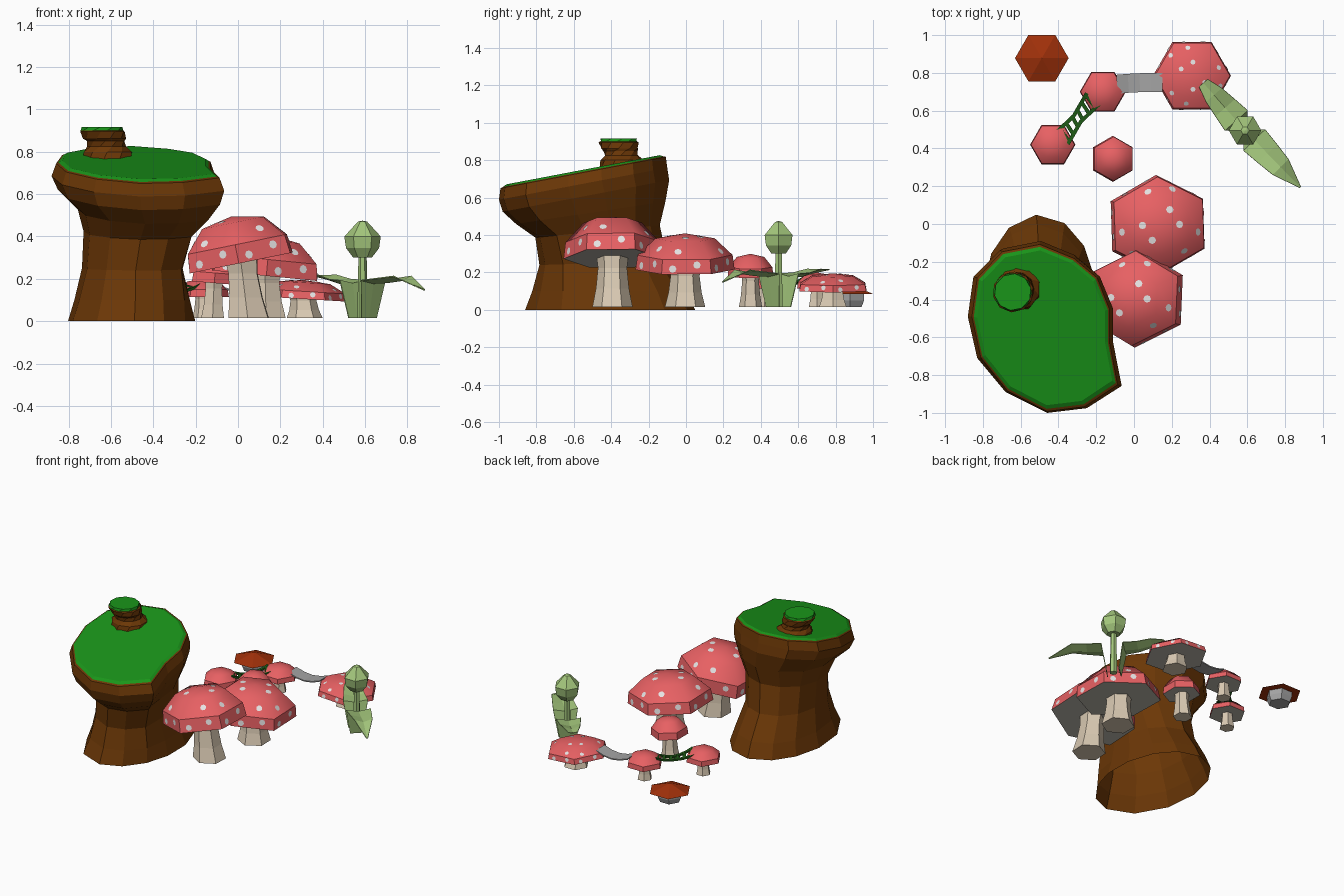
import bpy, bmesh, math
from mathutils import Vector, Matrix

if "Cube" in bpy.data.objects:
    bpy.data.objects.remove(bpy.data.objects["Cube"])


def mat(name, rgb):
    m = bpy.data.materials.new(name)
    m.diffuse_color = (*rgb, 1)
    m.use_nodes = True
    m.node_tree.nodes["Principled BSDF"].inputs["Base Color"].default_value = m.diffuse_color
    return m


BARK = mat("bark brown", (.15, .039, .002))
GRASS = mat("grass green", (.01, .3, .01))
RED = mat("cap red", (.8, .118, .125))
WHITE = mat("spot white", (.82, .8, .8))
STEM = mat("stem beige", (.7, .59, .45))
GILL = mat("gill grey", (.48, .46, .4))
GREY = mat("bridge grey", (.37, .37, .37))
RUST = mat("rust red", (.35, .03, .003))
LEAF = mat("leaf green", (.37, .57, .2))
VINE = mat("vine green", (.013, .1, .008))


def finish(name, bm, mats):
    me = bpy.data.meshes.new(name)
    bm.to_mesh(me)
    bm.free()
    for m in mats:
        me.materials.append(m)
    ob = bpy.data.objects.new(name, me)
    bpy.context.collection.objects.link(ob)
    return ob


def loft(rings, bands=None, bottom=0, top=0):
    """Skin closed rings of points; a one-point ring makes an apex, bottom=None stays open."""
    bm = bmesh.new()
    vr = [[bm.verts.new(p) for p in r] for r in rings]
    for k, (a, b) in enumerate(zip(vr, vr[1:])):
        n = max(len(a), len(b))
        for i in range(n):
            j = (i + 1) % n
            pts = [a[i % len(a)], a[j % len(a)], b[j % len(b)], b[i % len(b)]]
            f = bm.faces.new(list(dict.fromkeys(pts)))
            f.material_index = bands[k] if bands else 0
    for r, m in ((vr[0], bottom), (vr[-1], top)):
        if len(r) > 2 and m is not None:
            bm.faces.new(r).material_index = m
    bmesh.ops.recalc_face_normals(bm, faces=bm.faces)
    return bm


def ring(cx, cy, z, r, n=6, phase=0.0):
    if r == 0:
        return [(cx, cy, z)]
    return [(cx + r * math.cos(phase + math.tau * i / n),
             cy + r * math.sin(phase + math.tau * i / n), z) for i in range(n)]


# Stump: an irregular outline swept up through a waist to a slanted top, open below
outline = [(-.88, -.49), (-.85, -.28), (-.71, -.14), (-.5, -.10), (-.31, -.175), (-.18, -.28),
           (-.11, -.45), (-.11, -.63), (-.065, -.857), (-.25, -.975), (-.46, -1.0),
           (-.68, -.89), (-.83, -.71)]
unit = [((x + .475) / .41, (y + .545) / .445) for x, y in outline]
levels = [  # z, slant, centre x, centre y, radius x, radius y
    (0, 0, -.5, -.405, .305, .455), (.1, 0, -.495, -.41, .28, .41),
    (.25, .03, -.492, -.44, .247, .34), (.42, .1, -.47, -.47, .262, .33),
    (.52, .15, -.45, -.505, .31, .395), (.61, .19, -.47, -.53, .385, .44),
    (.675, .19, -.475, -.545, .41, .445), (.735, .19, -.475, -.545, .388, .437),
    (.74, .19, -.475, -.545, .378, .424), (.75, .19, -.475, -.545, .36, .405)]
# the base is a plain oval, blending into the irregular outline higher up
rings = []
for k, (z, s, cx, cy, rx, ry) in enumerate(levels):
    w = min(1, k / 4)
    pts = []
    for u, v in unit:
        l = math.hypot(u, v)
        u, v = u * (w + (1 - w) / l), v * (w + (1 - w) / l)
        pts.append((cx + rx * u, cy + ry * v, z + s * ry * v))
    rings.append(pts)
finish("stump", loft(rings, [0] * 8 + [1], None, 1), [BARK, GRASS])

# Cut branch stub standing on the stump
stub = [(-.61, -.34, .73, .13), (-.615, -.34, .80, .118), (-.62, -.345, .825, .092),
        (-.625, -.35, .85, .092), (-.63, -.355, .862, .102), (-.64, -.36, .895, .108),
        (-.642, -.36, .9, .102), (-.642, -.36, .916, .098)]
finish("branch_stub", loft([ring(x, y, z, r, 10, .3 * i) for i, (x, y, z, r) in enumerate(stub)],
                           [0] * 6 + [1], 0, 1), [BARK, GRASS])


def add_spots(bm, radius):
    """Lay small flat discs on the cap's red faces."""
    for i, f in enumerate([f for f in bm.faces if f.material_index == 0]):
        co = [v.co.copy() for v in f.verts]
        n = f.normal.copy()
        if len(co) == 4:
            uv = [(.22, .35), (.72, .62)] if i < 6 else [(.3 + .35 * (i % 2), .5 - .1 * (i % 3))]
            spots = [co[0].lerp(co[1], u).lerp(co[3].lerp(co[2], u), v) for u, v in uv]
        else:
            spots = [sum(co, Vector()) / 3] if i % 3 else []
        t = n.orthogonal().normalized()
        b = n.cross(t)
        for c in spots:
            vs = [bm.verts.new(c + n * .003 + radius * (t * math.cos(a) + b * math.sin(a)))
                  for a in [math.tau * k / 8 for k in range(8)]]
            bm.faces.new(vs).material_index = 2


def mushroom(name, x, y, z, r, h, phase, tilt, stem, spot=0, widen=1.0):
    """Six-sided domed cap on a tapered six-sided stem."""
    prof = [(1, 0), (.96, .4), (.6, .86), (0, 1)]
    bm = loft([ring(0, 0, h * b, r * a, 6, phase) for a, b in prof], bottom=1)
    for i, f in enumerate(bm.faces):
        f.smooth = 6 <= i < 18          # soft dome above a crisp rim
    bm.transform(Matrix.Translation((x, y, z)) @ Matrix.Rotation(tilt, 4, 'Y')
                 @ Matrix.Diagonal((widen, 1, 1, 1)))
    bm.normal_update()
    if spot:
        add_spots(bm, spot)
    finish(name + "_cap", bm, [RED, GILL, WHITE])
    sx, sr = stem
    rows = [(0, 1), (.35, .82), (.75, .72), (1, .8)]
    finish(name + "_stem", loft([ring(sx + (x - sx) * t, y, .015 + (z + .005) * t, sr * k, 6, phase)
                                 for t, k in rows]), [STEM])


P = math.pi / 2
mushroom("tall_mushroom", .015, -.393, .275, .262, .225, P - .04, -.2, (.05, .108), .02, 1.07)
mushroom("wide_mushroom", .125, -.005, .215, .265, .195, P + .03, .1, (.13, .108), .02, 1.07)
mushroom("flat_mushroom", .307, .785, .105, .207, .09, 0, .06, (.315, .085), .0135)
mushroom("left_mushroom", -.43, .42, .115, .12, .085, 0, 0, (-.43, .05))
mushroom("back_mushroom", -.165, .70, .115, .122, .085, 0, 0, (-.165, .05))
mushroom("middle_mushroom", -.112, .345, .18, .122, .12, P, .08, (-.12, .062))

# Small rust-coloured mushroom
finish("rust_cap", loft([ring(-.488, .878, .085, .142), ring(-.488, .878, .135, 0)]), [RUST])
finish("rust_cap_stem", loft([ring(-.488, .878, .015, .07), ring(-.488, .878, .05, .085),
                              ring(-.488, .878, .084, .085)]), [GREY])


def strip(name, pts, width, m, thick=.008):
    """Flat ribbon with thickness along a path."""
    rings = []
    for i, p in enumerate(pts):
        d = Vector(pts[min(i + 1, len(pts) - 1)]) - Vector(pts[max(i - 1, 0)])
        s = Vector((-d.y, d.x, 0)).normalized() * width / 2
        p, up = Vector(p), Vector((0, 0, thick / 2))
        rings.append([p - s - up, p + s - up, p + s + up, p - s + up])
    return finish(name, loft(rings), [m])


# Sagging plank bridge between two caps
strip("plank_bridge", [(-.09, .74, .165), (-.03, .745, .145), (.03, .748, .137), (.09, .75, .145),
                       (.15, .75, .165)], .1, GREY)

# Vine bridge: two sagging rails with rungs
A, B = Vector((-.385, .45, .175)), Vector((-.215, .665, .175))
side = Vector((-(B - A).y, (B - A).x, 0)).normalized()


def vine(t, k):
    w = .024 + .02 * abs(2 * t - 1)
    return A.lerp(B, t) + side * w * k - Vector((0, 0, .14 * t * (1 - t)))


for k in (-1, 1):
    strip("vine_rail", [vine(i / 6, k) for i in range(7)], .02, VINE, .012)
for i in range(6):
    strip("vine_rung", [vine((i + .3) / 6, -1), vine((i + .8) / 6, 1)], .02, VINE)

# Sprout: stalk, bud and two folded leaves
sx, sy = .588, .495
finish("sprout_stalk", loft([ring(sx, sy, .015, .025), ring(sx, sy, .33, .019)]), [LEAF])
bud = [(.302, .045), (.345, .078), (.4, .086), (.47, .022), (.475, 0)]
finish("sprout_bud", loft([ring(sx, sy, z, r) for z, r in bud]), [LEAF])


def leaf(name, tip, stations):
    d = Vector((tip[0] - sx, tip[1] - sy, 0)).normalized()
    s = Vector((-d.y, d.x, 0))
    bm = bmesh.new()
    rows = []
    for t, z, w, fold in stations:   # distance out, height, half width, trough depth
        c = Vector((sx, sy, z)) + d * t
        rows.append([bm.verts.new(c + s * w), bm.verts.new(c - Vector((0, 0, fold))),
                     bm.verts.new(c - s * w)])
    for a, b in zip(rows, rows[1:]):
        for i in (0, 1):
            bm.faces.new((a[i], a[i + 1], b[i + 1], b[i]))
    ob = finish(name, bm, [LEAF])
    sol = ob.modifiers.new("thickness", 'SOLIDIFY')
    sol.thickness = .005


leaf("right_leaf", (.875, .2), [(.04, .015, .05, 0), (.07, .195, .08, .015), (.17, .205, .07, .02),
                                (.27, .215, .058, .02), (.42, .15, .004, 0)])
leaf("left_leaf", (.36, .755), [(.04, .015, .05, 0), (.07, .195, .08, .015), (.16, .2, .068, .02),
                                (.25, .22, .055, .02), (.335, .218, .03, .004)])
